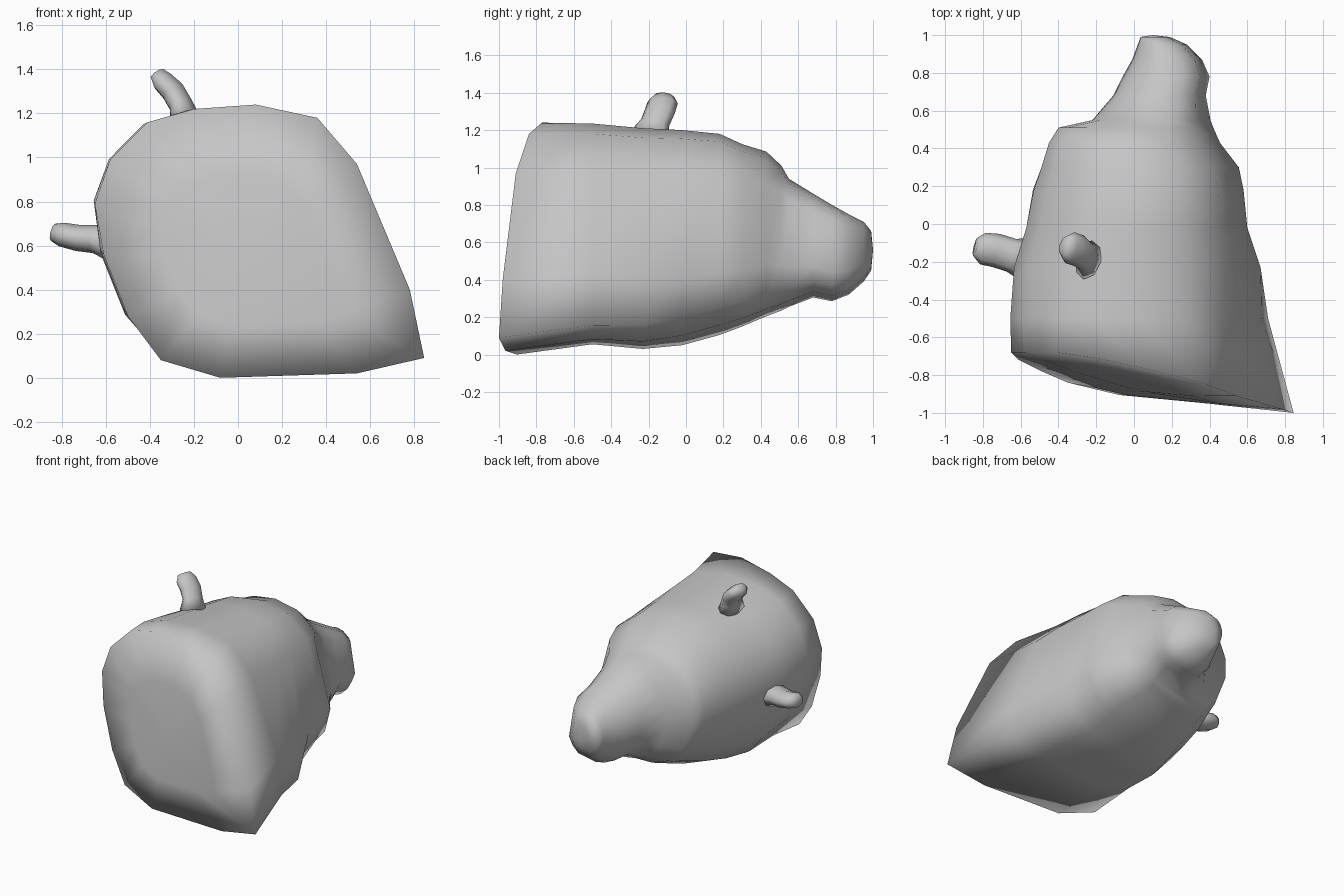
import bpy, bmesh, math
from mathutils import Vector

cube = bpy.data.objects.get("Cube")
if cube:
    bpy.data.objects.remove(cube, do_unlink=True)

grey = bpy.data.materials.new("plain grey")
grey.use_nodes = True
grey.diffuse_color = (0.56, 0.56, 0.56, 1)
grey.node_tree.nodes["Principled BSDF"].inputs["Base Color"].default_value = (0.56, 0.56, 0.56, 1)


def loft(name, rings, start, end):
    """Skin a list of rings and close both ends with a fan."""
    bm = bmesh.new()
    loops = [[bm.verts.new(p) for p in ring] for ring in rings]
    n = len(loops[0])
    for a, b in zip(loops, loops[1:]):
        for i in range(n):
            j = (i + 1) % n
            bm.faces.new((a[i], a[j], b[j], b[i]))
    for loop, tip in ((loops[0], start), (loops[-1], end)):
        v = bm.verts.new(tip)
        for i in range(n):
            bm.faces.new((v, loop[i], loop[(i + 1) % n]))
    bmesh.ops.recalc_face_normals(bm, faces=bm.faces)
    for f in bm.faces:
        f.smooth = True
    mesh = bpy.data.meshes.new(name)
    bm.to_mesh(mesh)
    bm.free()
    mesh.materials.append(grey)
    obj = bpy.data.objects.new(name, mesh)
    bpy.context.collection.objects.link(obj)


# Outline of the slanted neck cut, with its pointed lower corner
rim = [Vector(p) for p in (
    (-.08, -.905, 0), (.54, -.965, .02), (.845, -1, .09), (.78, -.98, .4),
    (.54, -.91, .97), (.36, -.84, 1.18), (.08, -.77, 1.24), (-.2, -.71, 1.22),
    (-.41, -.68, 1.16), (-.58, -.68, .99), (-.65, -.68, .79), (-.61, -.72, .56),
    (-.5, -.775, .28), (-.35, -.84, .08))]
unit = [((p.x - .095) / .745, (p.z - .625) / .615) for p in rim]


def section(y, x0, x1, z0, z1, roundness):
    """Rim shape eased towards an ellipse and fitted to the given extents."""
    pts = []
    for u, w in unit:
        r = math.hypot(u, w)
        k = 1 + (1 / r - 1) * roundness
        pts.append((u * k, w * k))
    us, ws = [p[0] for p in pts], [p[1] for p in pts]
    fit = lambda v, vs, a, b: a + (b - a) * (v - min(vs)) / (max(vs) - min(vs))
    return [Vector((fit(u, us, x0, x1), y, fit(w, ws, z0, z1))) for u, w in pts]


# Head: y, x range, z range, roundness from neck to nose
stations = [
    (-.5, -.655, .71, .055, 1.235, .15),
    (-.23, -.635, .67, .03, 1.21, .4),
    (-.02, -.57, .60, .05, 1.2, .65),
    (.18, -.535, .58, .105, 1.18, .75),
    (.3, -.49, .555, .15, 1.125, .65),
    (.43, -.45, .455, .205, 1.085, .6),
    (.51, -.40, .42, .235, 1.01, .65),
    (.55, -.22, .405, .255, .94, .75),
    (.68, -.11, .38, .305, .86, .9),
    (.78, -.06, .40, .285, .80, 1),
    (.87, -.01, .36, .32, .75, 1),
    (.95, .02, .28, .39, .71, 1),
    (.99, .035, .19, .45, .66, 1),
]
# The neck cut swells slightly between its rim and its middle
neck = Vector((.03, -.885, .53))
swell = [neck.lerp(p, .55) - Vector((0, .012, 0)) for p in rim]
loft("head", [swell, rim] + [section(*s) for s in stations], neck, (.1, 1, .56))


def ear(name, path, sizes, wide):
    """Tapered bent tube; wide is the direction of its broad side."""
    path = [Vector(p) for p in path]
    rings = []
    for i, p in enumerate(path):
        along = (path[min(i + 1, len(path) - 1)] - path[max(i - 1, 0)]).normalized()
        a = (Vector(wide) - along * along.dot(Vector(wide))).normalized()
        b = along.cross(a)
        w, t = sizes[i]
        rings.append([p + a * w * math.cos(k * math.tau / 8) + b * t * math.sin(k * math.tau / 8)
                      for k in range(8)])
    loft(name, rings, path[0], path[-1])


ear("upper_ear",
    [(-.24, -.19, 1.17), (-.26, -.165, 1.24), (-.295, -.14, 1.3), (-.34, -.125, 1.345), (-.367, -.115, 1.38)],
    [(.11, .07), (.08, .055), (.085, .055), (.085, .05), (.055, .035)], (.1, 1, .15))
ear("side_ear",
    [(-.56, -.19, .61), (-.65, -.165, .63), (-.73, -.14, .635), (-.80, -.13, .65), (-.84, -.12, .66)],
    [(.12, .09), (.09, .065), (.09, .06), (.085, .055), (.05, .04)], (-.2, 1, .1))
